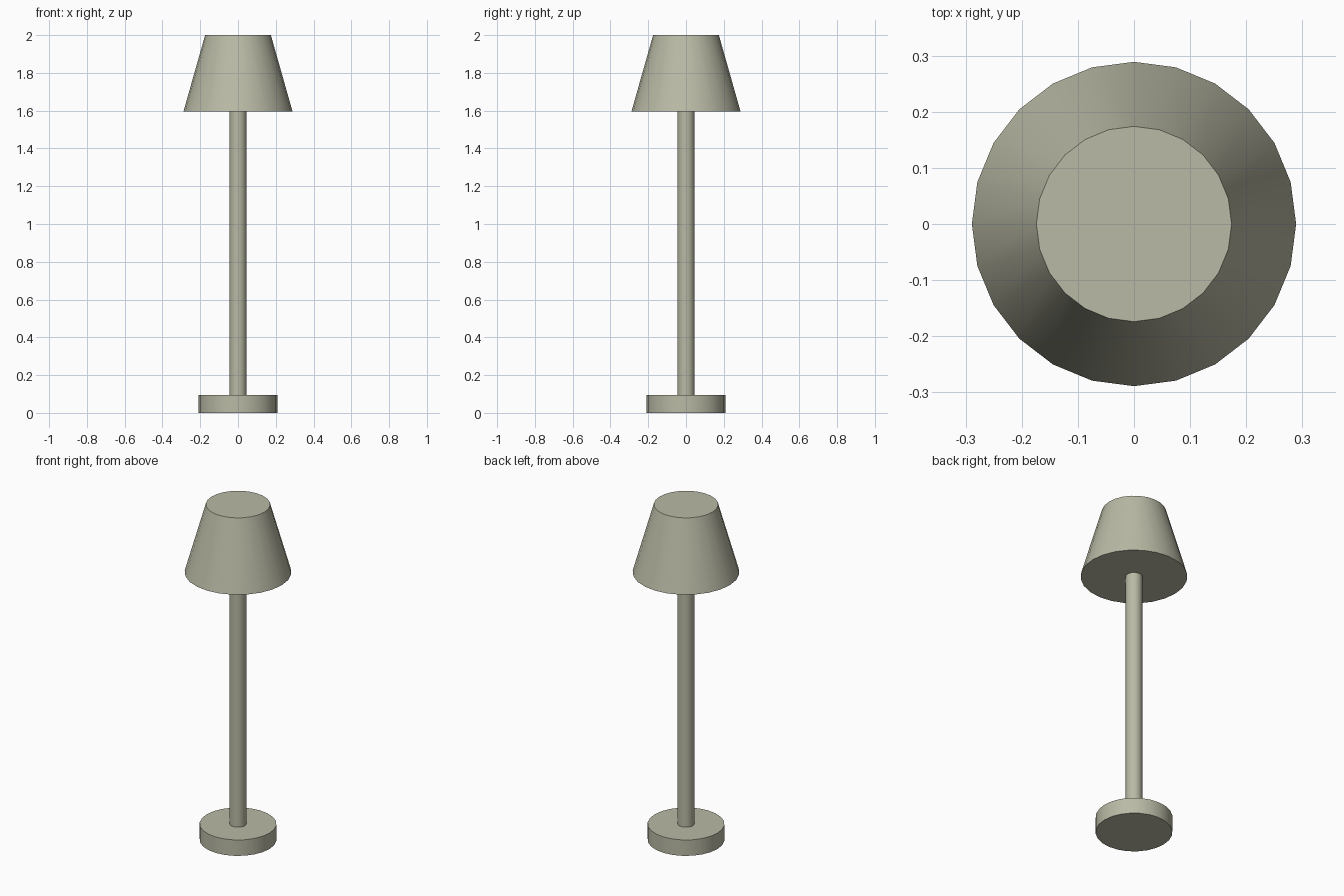
import bpy
import math

if "Cube" in bpy.data.objects:
    bpy.data.objects.remove(bpy.data.objects["Cube"])

SIDES = 24

# Muted olive-grey finish shared by all parts
finish = bpy.data.materials.new("olive_grey")
finish.diffuse_color = (0.49, 0.49, 0.38, 1.0)
finish.use_nodes = True
finish.node_tree.nodes["Principled BSDF"].inputs["Base Color"].default_value = finish.diffuse_color


def round_part(name, r_bottom, r_top, z0, z1):
    """Upright capped cylinder or tapered cone between two heights."""
    bpy.ops.mesh.primitive_cone_add(
        vertices=SIDES, radius1=r_bottom, radius2=r_top,
        depth=z1 - z0, location=(0, 0, (z0 + z1) / 2))
    obj = bpy.context.object
    obj.name = name
    obj.data.materials.append(finish)
    bpy.ops.object.shade_smooth_by_angle(angle=math.radians(30))
    return obj


# Weighted disc base
round_part("base", 0.208, 0.208, 0.0, 0.095)

# Slim pole from base to shade
round_part("pole", 0.045, 0.045, 0.095, 1.595)

# Tapered closed shade
round_part("shade", 0.289, 0.174, 1.595, 2.0)
